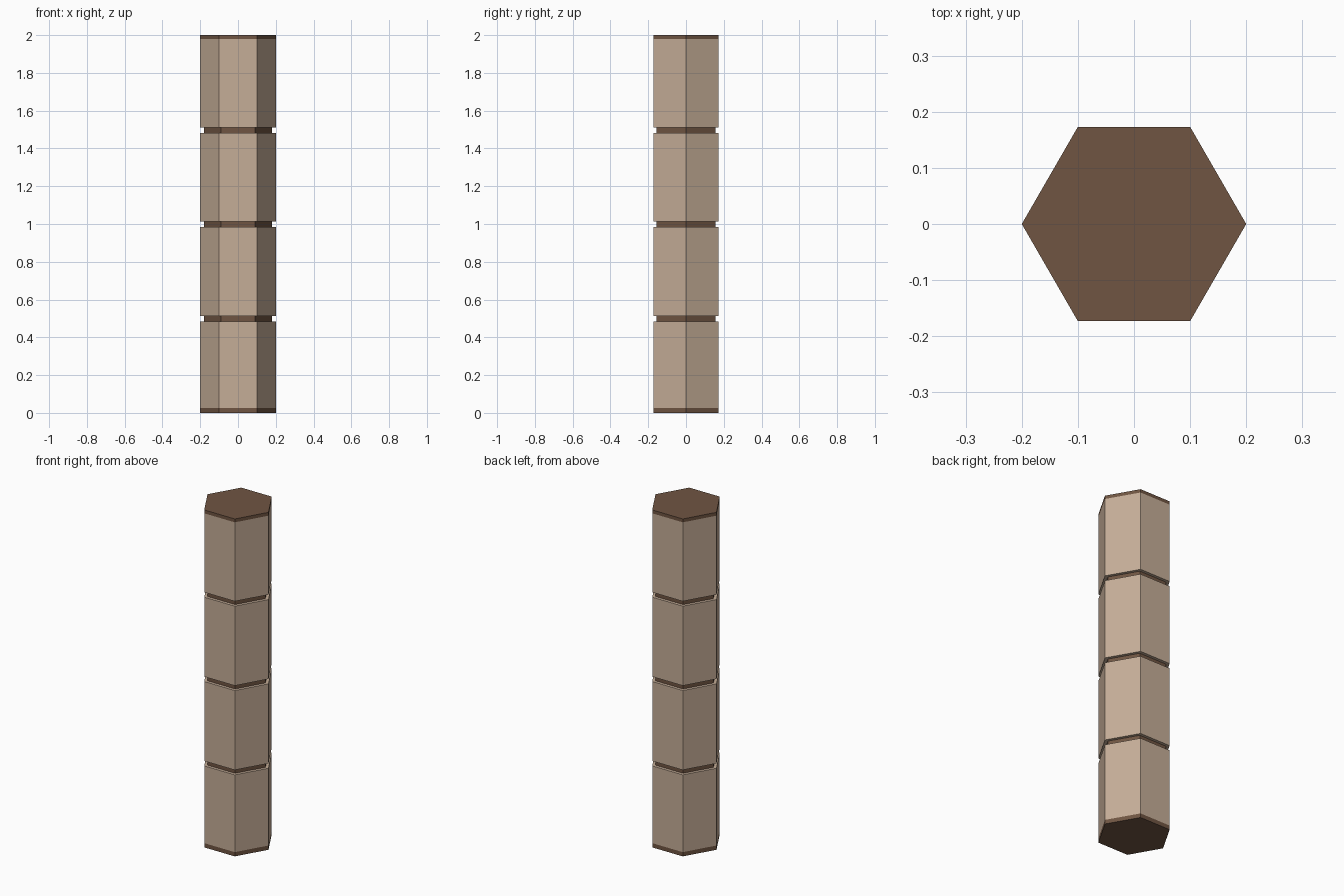
import bpy
from math import pi

if "Cube" in bpy.data.objects:
    bpy.data.objects.remove(bpy.data.objects["Cube"])


def material(name, color):
    m = bpy.data.materials.new(name)
    m.diffuse_color = (*color, 1)
    m.use_nodes = True
    m.node_tree.nodes["Principled BSDF"].inputs["Base Color"].default_value = m.diffuse_color
    return m


stone = material("light_tan", (0.56, 0.42, 0.31))
dark = material("dark_brown", (0.16, 0.09, 0.055))


def hexagon(name, radius, z0, z1, mat):
    # six-sided prism with corners on the x axis
    bpy.ops.mesh.primitive_cylinder_add(vertices=6, radius=radius, depth=z1 - z0,
                                        location=(0, 0, (z0 + z1) / 2),
                                        rotation=(0, 0, pi / 6))
    ob = bpy.context.object
    ob.name = name
    ob.data.materials.append(mat)
    return ob


# inner core, visible in the grooves
hexagon("core", 0.18, 0.025, 1.98, dark)

# end caps
hexagon("bottom_cap", 0.2, 0, 0.025, dark)
hexagon("top_cap", 0.2, 1.98, 2.0, dark)

# four outer sleeves separated by narrow grooves
for i, (z0, z1) in enumerate([(0.025, 0.483), (0.512, 0.983),
                              (1.012, 1.483), (1.512, 1.98)]):
    hexagon(f"sleeve_{i + 1}", 0.2, z0, z1, stone)
